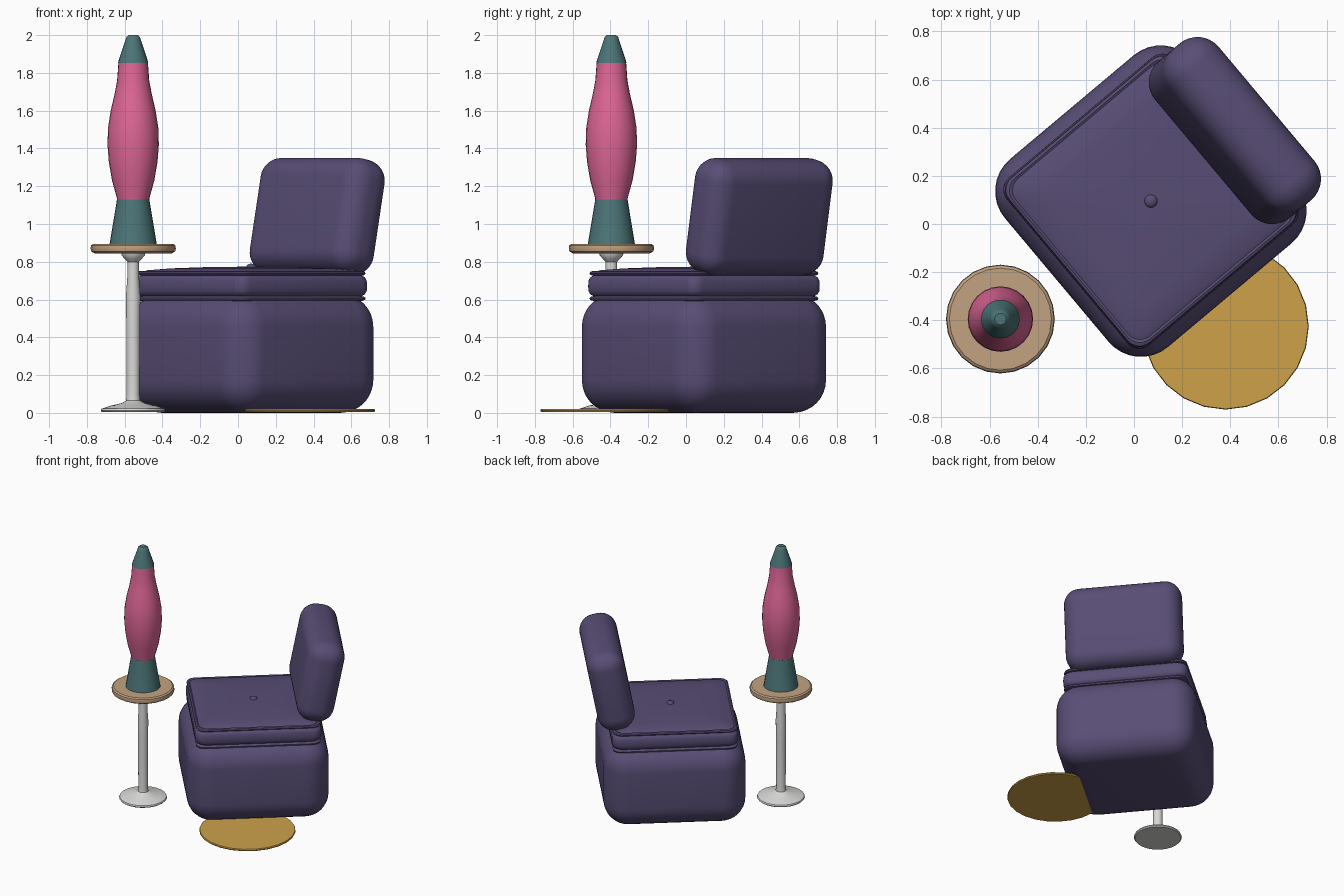
import bpy, bmesh, math
from mathutils import Vector, Matrix

if "Cube" in bpy.data.objects:
    bpy.data.objects.remove(bpy.data.objects["Cube"])


def material(name, rgb):
    lin = [((c / 255 + 0.055) / 1.055) ** 2.4 for c in rgb]
    m = bpy.data.materials.new(name)
    m.diffuse_color = (*lin, 1)
    m.use_nodes = True
    m.node_tree.nodes["Principled BSDF"].inputs["Base Color"].default_value = m.diffuse_color
    return m


PURPLE = material("purple fabric", (88, 77, 117))
PINK = material("pink glass", (222, 102, 150))
TEAL = material("teal metal", (76, 117, 120))
TAN = material("tan wood", (194, 163, 130))
OCHRE = material("ochre rug", (205, 161, 74))
WHITE = material("off white metal", (216, 216, 214))

TURN = math.radians(-50)
SPIN = Matrix.Rotation(TURN, 4, 'Z')
CHAIR = Vector((0.07, 0.095, 0))


def finish(name, bm, mat, loc=(0, 0, 0), rot=(0, 0, 0), angle=35):
    bmesh.ops.recalc_face_normals(bm, faces=bm.faces)
    me = bpy.data.meshes.new(name)
    bm.to_mesh(me)
    bm.free()
    me.materials.append(mat)
    ob = bpy.data.objects.new(name, me)
    bpy.context.collection.objects.link(ob)
    ob.location, ob.rotation_euler = loc, rot
    bpy.context.view_layer.objects.active = ob
    ob.select_set(True)
    bpy.ops.object.shade_smooth_by_angle(angle=math.radians(angle))
    ob.select_set(False)
    return ob


def loft(name, rings, mat, **kw):
    """Skin a stack of equal-length point rings and cap both ends."""
    bm = bmesh.new()
    loops = [[bm.verts.new(p) for p in ring] for ring in rings]
    n = len(loops[0])
    for a, b in zip(loops, loops[1:]):
        for i in range(n):
            j = (i + 1) % n
            bm.faces.new((a[i], a[j], b[j], b[i]))
    bm.faces.new(loops[0])
    bm.faces.new(loops[-1])
    return finish(name, bm, mat, **kw)


def lathe(name, profile, mat, loc, sides=24):
    rings = [[(r * math.cos(2 * math.pi * i / sides),
               r * math.sin(2 * math.pi * i / sides), z)
              for i in range(sides)] for r, z in profile]
    return loft(name, rings, mat, loc=loc)


def rounded_square(h, z, r):
    r = min(r, h * 0.6)
    pts = []
    for k in range(4):
        for s in range(7):
            a = math.pi / 2 * (k + s / 6)
            c = math.pi / 2 * k + math.pi / 4
            d = (h - r) * math.sqrt(2)
            pts.append((d * math.cos(c) + r * math.cos(a),
                        d * math.sin(c) + r * math.sin(a), z))
    return pts


def soft_box(name, size, radius, mat, loc, rot):
    bm = bmesh.new()
    bmesh.ops.create_cube(bm, size=1)
    bmesh.ops.scale(bm, vec=size, verts=bm.verts)
    bmesh.ops.bevel(bm, geom=bm.edges[:], offset=radius, segments=8,
                    profile=0.5, affect='EDGES')
    return finish(name, bm, mat, loc, rot)


# Chair: base, piped seat cushion, button, leaning backrest
soft_box("chair_base", (1.02, 1.02, 0.63), 0.175, PURPLE,
         CHAIR + Vector((0, 0, 0.315)), (0, 0, TURN))
seat = [(0.40, 0.60), (0.435, 0.593), (0.447, 0.598), (0.449, 0.608),
        (0.442, 0.616), (0.434, 0.618), (0.446, 0.628), (0.453, 0.645),
        (0.454, 0.67), (0.453, 0.70), (0.446, 0.718), (0.434, 0.727),
        (0.444, 0.729), (0.449, 0.737), (0.446, 0.747), (0.436, 0.752),
        (0.427, 0.747), (0.41, 0.755), (0.32, 0.765), (0.18, 0.772),
        (0.04, 0.774)]
loft("seat_cushion", [rounded_square(h, z, 0.065) for h, z in seat], PURPLE,
     loc=CHAIR, rot=(0, 0, TURN), angle=40)
bm = bmesh.new()
bmesh.ops.create_uvsphere(bm, u_segments=16, v_segments=8, radius=0.027)
bmesh.ops.scale(bm, vec=(1, 1, 0.6), verts=bm.verts)
finish("seat_button", bm, PURPLE, CHAIR + Vector((0, 0, 0.774)))
soft_box("backrest", (0.85, 0.27, 0.62), 0.115, PURPLE,
         CHAIR + SPIN @ Vector((0, 0.456, 1.04)),
         (math.radians(-11), 0, TURN))

# Side table: pedestal and round top
SIDE = (-0.555, -0.395, 0)
lathe("table_pedestal", [(0.165, 0.004), (0.172, 0.012), (0.168, 0.022),
                         (0.12, 0.038), (0.06, 0.052), (0.038, 0.065),
                         (0.034, 0.10), (0.036, 0.45), (0.038, 0.62),
                         (0.031, 0.72), (0.031, 0.80), (0.045, 0.815),
                         (0.062, 0.835), (0.064, 0.85)], WHITE, SIDE)
lathe("table_top", [(0.205, 0.845), (0.222, 0.855), (0.226, 0.87),
                    (0.223, 0.887), (0.212, 0.895)], TAN, SIDE)

# Lamp: foot, glass and cap
lathe("lamp_foot", [(0.125, 0.893), (0.122, 0.91), (0.088, 1.115),
                    (0.086, 1.13)], TEAL, SIDE)
lathe("lamp_glass", [(0.084, 1.12), (0.087, 1.14), (0.112, 1.23),
                     (0.129, 1.33), (0.136, 1.42), (0.133, 1.51),
                     (0.119, 1.60), (0.098, 1.69), (0.085, 1.76),
                     (0.078, 1.855)], PINK, SIDE)
lathe("lamp_cap", [(0.080, 1.853), (0.077, 1.865), (0.042, 1.97),
                   (0.036, 1.99), (0.024, 2.0)], TEAL, SIDE)

# Round rug tucked under the chair corner
lathe("round_rug", [(0.343, 0.005), (0.346, 0.012), (0.343, 0.02)],
      OCHRE, (0.38, -0.425, 0))
